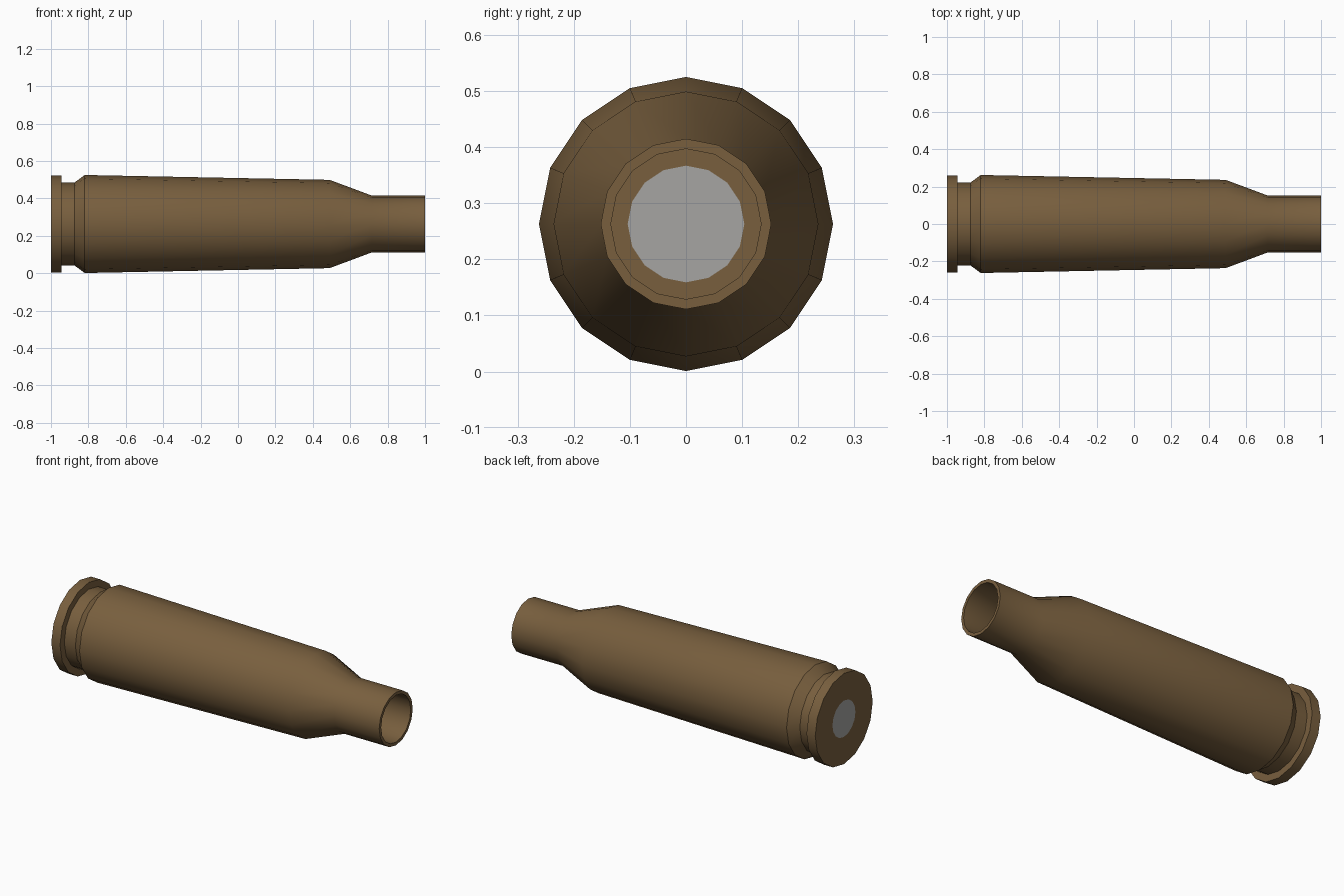
import bpy, bmesh, math

if "Cube" in bpy.data.objects:
    bpy.data.objects.remove(bpy.data.objects["Cube"])

SIDES = 16
AXIS_Z = 0.263


def material(name, rgb):
    m = bpy.data.materials.new(name)
    m.diffuse_color = (*rgb, 1)
    m.use_nodes = True
    m.node_tree.nodes["Principled BSDF"].inputs["Base Color"].default_value = m.diffuse_color
    return m


def lathe(name, profile, mat, closed):
    """Revolve (x, radius) points around the long axis."""
    bm = bmesh.new()
    rings = []
    for x, r in profile:
        ring = []
        for i in range(SIDES):
            a = 2 * math.pi * i / SIDES
            ring.append(bm.verts.new((x, r * math.sin(a), AXIS_Z + r * math.cos(a))))
        rings.append(ring)
    pairs = list(zip(rings, rings[1:]))
    if closed:
        pairs.append((rings[-1], rings[0]))
    else:
        bm.faces.new(rings[0])
        bm.faces.new(rings[-1])
    for a, b in pairs:
        for i in range(SIDES):
            j = (i + 1) % SIDES
            bm.faces.new((a[i], a[j], b[j], b[i]))
    bmesh.ops.recalc_face_normals(bm, faces=bm.faces)
    mesh = bpy.data.meshes.new(name)
    bm.to_mesh(mesh)
    bm.free()
    mesh.materials.append(mat)
    ob = bpy.data.objects.new(name, mesh)
    bpy.context.collection.objects.link(ob)
    bpy.ops.object.select_all(action='DESELECT')
    ob.select_set(True)
    bpy.context.view_layer.objects.active = ob
    bpy.ops.object.shade_smooth_by_angle(angle=math.radians(30))
    return ob


brown = material("dull_brass", (0.188, 0.114, 0.048))
grey = material("grey_metal", (0.38, 0.375, 0.365))

# Hollow casing: rim, groove, tapered body, shoulder and neck, then the inner wall
lathe("casing", [
    (-1.0, 0.104), (-1.0, 0.260), (-0.945, 0.260), (-0.945, 0.221),
    (-0.875, 0.221), (-0.82, 0.262), (0.49, 0.236), (0.715, 0.152),
    (1.0, 0.152), (1.0, 0.134), (0.71, 0.134), (0.485, 0.216),
    (-0.82, 0.240), (-0.82, 0.104),
], brown, True)

# Round plug filling the hole in the base
lathe("base_plug", [(-1.0, 0.104), (-0.82, 0.104)], grey, False)
